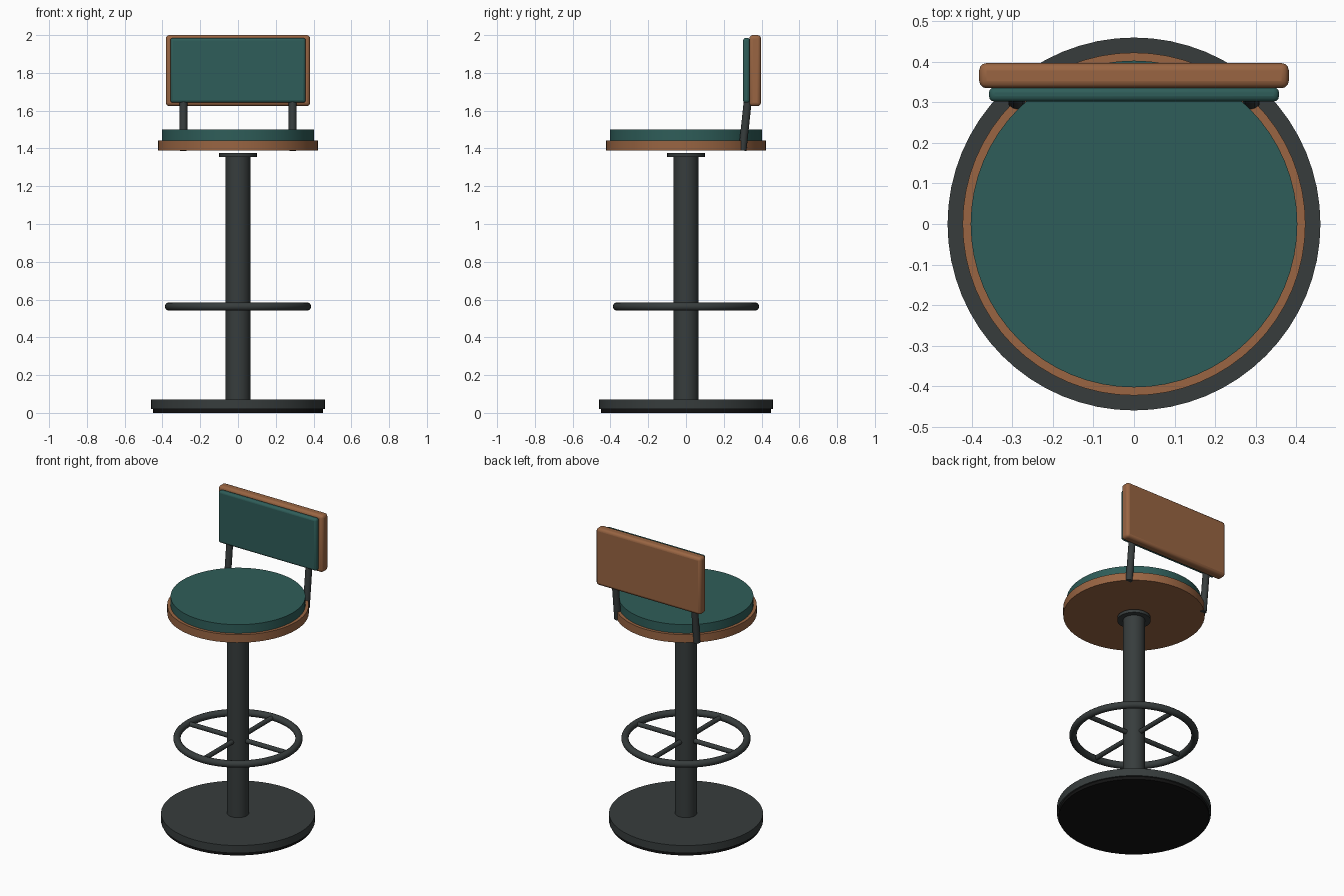
import bpy
import math
from mathutils import Vector

cube = bpy.data.objects.get("Cube")
if cube:
    bpy.data.objects.remove(cube, do_unlink=True)


def make_material(name, color):
    mat = bpy.data.materials.new(name)
    mat.use_nodes = True
    mat.diffuse_color = (*color, 1)
    mat.node_tree.nodes["Principled BSDF"].inputs["Base Color"].default_value = (*color, 1)
    return mat


METAL = make_material("dark metal", (0.038, 0.046, 0.046))
WOOD = make_material("warm wood", (0.32, 0.13, 0.055))
TEAL = make_material("teal upholstery", (0.028, 0.11, 0.1))
RUBBER = make_material("black rubber", (0.006, 0.006, 0.006))


def finish(name, mat):
    obj = bpy.context.object
    obj.name = name
    obj.data.materials.append(mat)
    bpy.ops.object.shade_smooth_by_angle(angle=math.radians(35))
    return obj


def disc(name, mat, radius, bottom, top, sides=64):
    """Upright cylinder between two heights."""
    bpy.ops.mesh.primitive_cylinder_add(vertices=sides, radius=radius, depth=top - bottom,
                                        location=(0, 0, (bottom + top) / 2))
    return finish(name, mat)


def rod(name, mat, start, end, radius, sides=16):
    """Cylinder running from one point to another."""
    start, end = Vector(start), Vector(end)
    axis = end - start
    bpy.ops.mesh.primitive_cylinder_add(vertices=sides, radius=radius, depth=axis.length,
                                        location=(start + end) / 2,
                                        rotation=axis.to_track_quat('Z', 'Y').to_euler())
    return finish(name, mat)


def rounded_box(name, mat, low, high, bevel):
    """Box between two corners with rounded edges."""
    low, high = Vector(low), Vector(high)
    bpy.ops.mesh.primitive_cube_add(size=1, location=(low + high) / 2)
    obj = bpy.context.object
    obj.scale = high - low
    bpy.ops.object.transform_apply(location=False, rotation=False, scale=True)
    mod = obj.modifiers.new("rounded edges", 'BEVEL')
    mod.width = bevel
    mod.segments = 3
    return finish(name, mat)


# Pedestal
disc("floor_pad", RUBBER, 0.45, 0, 0.02)
disc("base_plate", METAL, 0.46, 0.02, 0.07)
disc("column", METAL, 0.066, 0.07, 1.36, 32)
disc("mounting_flange", METAL, 0.1, 1.355, 1.375, 32)

# Foot ring with four spokes
RING_Z = 0.563
RING_R = 0.365
bpy.ops.mesh.primitive_torus_add(major_radius=RING_R, minor_radius=0.022,
                                 major_segments=64, minor_segments=12,
                                 location=(0, 0, RING_Z))
finish("foot_ring", METAL)
for i in range(4):
    a = i * math.pi / 2
    direction = Vector((math.cos(a), math.sin(a), 0))
    lift = Vector((0, 0, RING_Z))
    rod(f"foot_ring_spoke_{i + 1}", METAL, direction * 0.05 + lift,
        direction * RING_R + lift, 0.015, 12)

# Seat
disc("seat_board", WOOD, 0.423, 1.39, 1.443)
disc("seat_cushion", TEAL, 0.403, 1.443, 1.5)

# Backrest and its leaning posts
rounded_box("backrest_board", WOOD, (-0.382, 0.335, 1.624), (0.382, 0.397, 2.0), 0.018)
rounded_box("backrest_cushion", TEAL, (-0.358, 0.302, 1.642), (0.358, 0.338, 1.985), 0.014)
for side, x in (("right", -0.289), ("left", 0.289)):
    rod(f"{side}_back_post", METAL, (x, 0.299, 1.389), (x, 0.332, 1.7), 0.021)
